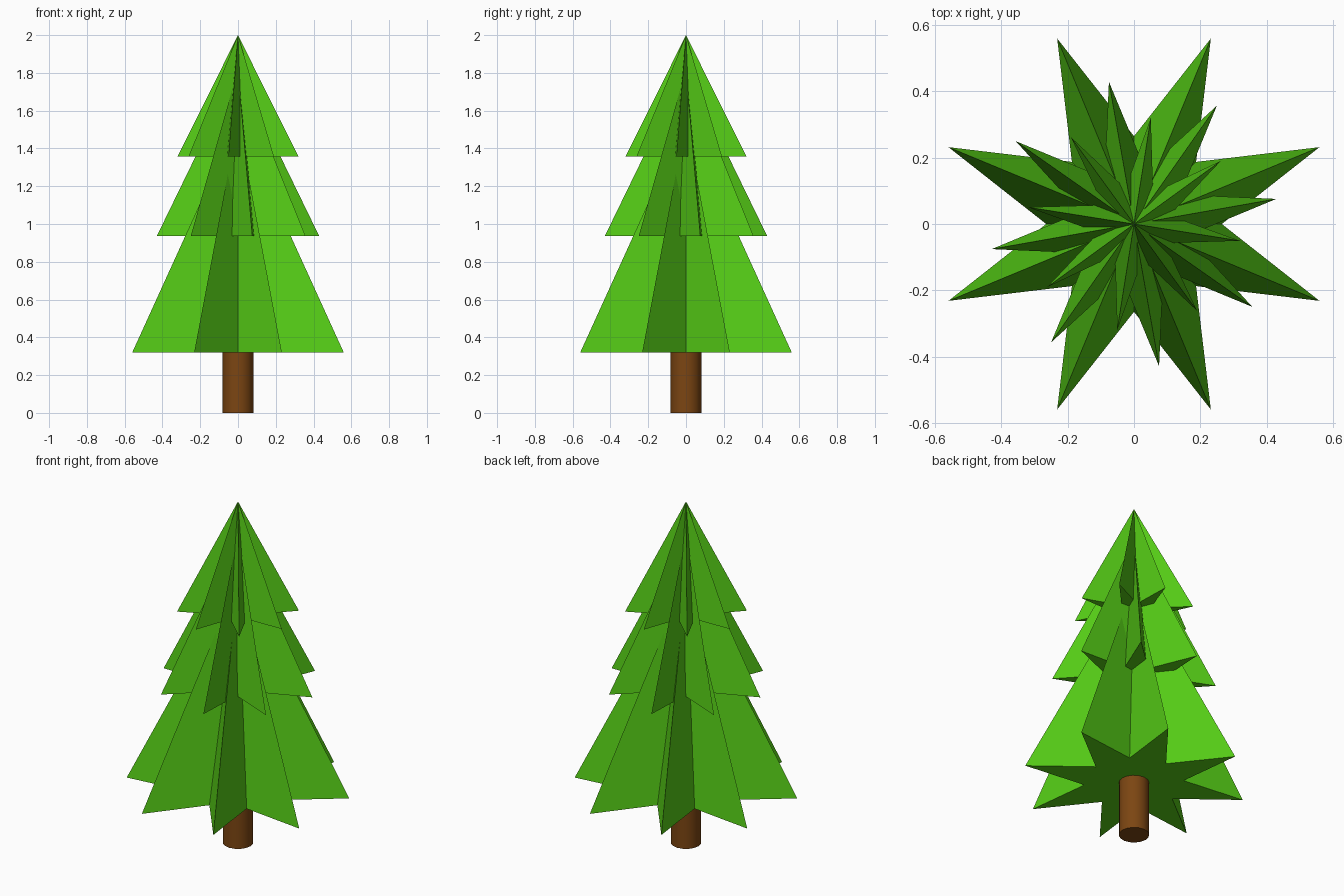
import bpy, bmesh
from math import sin, cos, radians

if "Cube" in bpy.data.objects:
    bpy.data.objects.remove(bpy.data.objects["Cube"])


def material(name, color):
    mat = bpy.data.materials.new(name)
    mat.diffuse_color = (*color, 1)
    mat.use_nodes = True
    mat.node_tree.nodes["Principled BSDF"].inputs["Base Color"].default_value = mat.diffuse_color
    return mat


GREEN = material("needles", (0.09, 0.60, 0.008))
BROWN = material("bark", (0.20, 0.06, 0.006))


def star_cone(name, base, apex, outer, inner, turn, points=8):
    """Pleated cone: a star outline drawn up to a single apex."""
    bm = bmesh.new()
    ring = []
    for i in range(points * 2):
        r = inner if i % 2 else outer
        a = radians(turn + i * 180 / points)
        ring.append(bm.verts.new((r * cos(a), r * sin(a), base)))
    top = bm.verts.new((0, 0, apex))
    centre = bm.verts.new((0, 0, base))
    for a, b in zip(ring, ring[1:] + ring[:1]):
        bm.faces.new((a, b, top))
        bm.faces.new((b, a, centre))
    # Merge the underside fan into one flat star
    bmesh.ops.dissolve_verts(bm, verts=[centre])
    mesh = bpy.data.meshes.new(name)
    bm.to_mesh(mesh)
    bm.free()
    mesh.materials.append(GREEN)
    bpy.context.collection.objects.link(bpy.data.objects.new(name, mesh))


# Three tiers of branches, each turned a little differently
star_cone("lower_branches", 0.32, 1.55, 0.606, 0.265, 22.5)
star_cone("middle_branches", 0.937, 1.82, 0.436, 0.165, 10)
star_cone("upper_branches", 1.357, 2.0, 0.324, 0.11, -9)

# Trunk
bpy.ops.mesh.primitive_cylinder_add(vertices=16, radius=0.081, depth=0.32,
                                    location=(0, 0, 0.16))
trunk = bpy.context.object
trunk.name = "trunk"
trunk.data.materials.append(BROWN)
bpy.ops.object.shade_smooth_by_angle(angle=radians(30))
